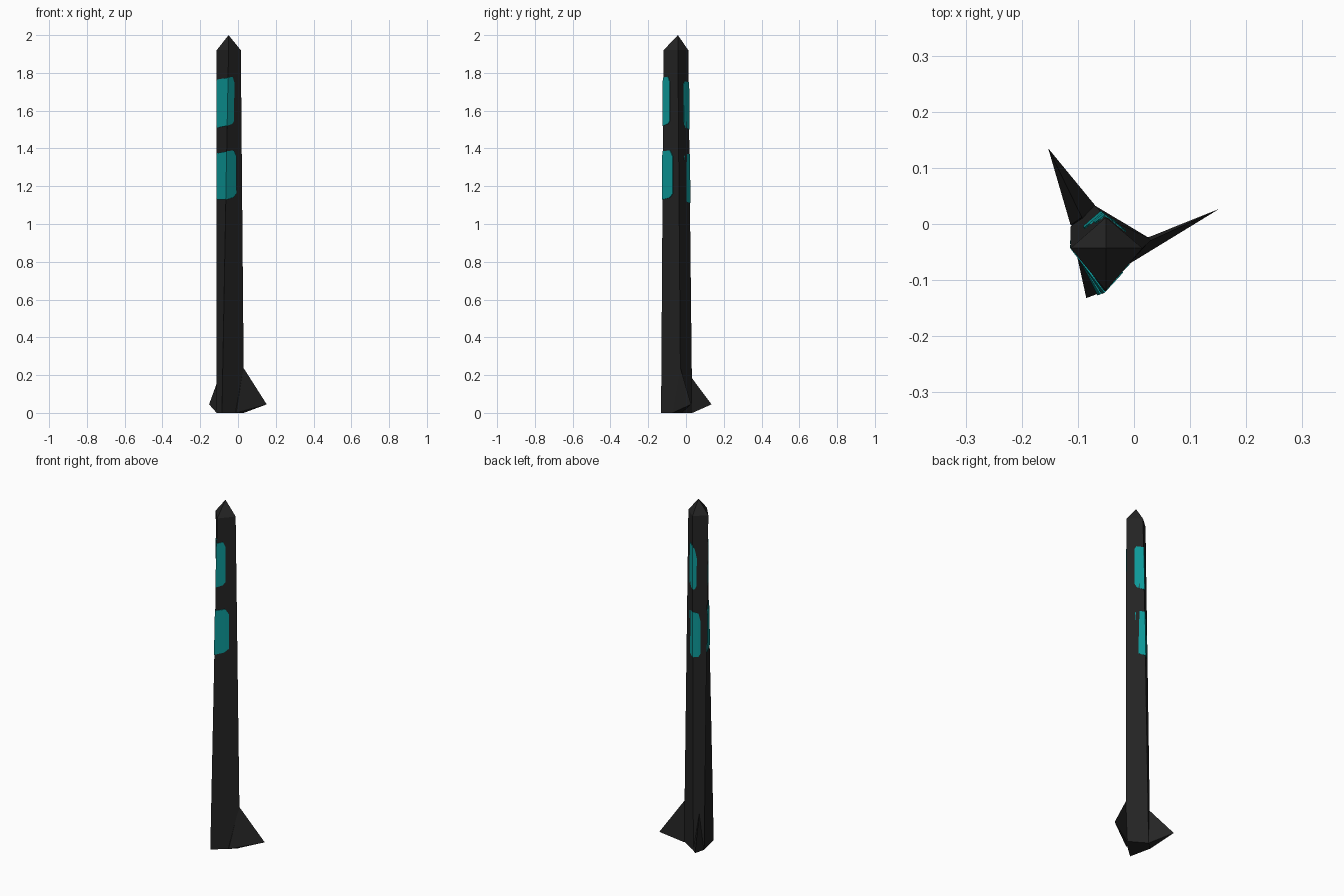
import bpy
from mathutils import Vector

if "Cube" in bpy.data.objects:
    bpy.data.objects.remove(bpy.data.objects["Cube"])


def material(name, color):
    m = bpy.data.materials.new(name)
    m.diffuse_color = (*color, 1)
    m.use_nodes = True
    m.node_tree.nodes["Principled BSDF"].inputs["Base Color"].default_value = m.diffuse_color
    return m


DARK = material("charcoal", (0.018, 0.018, 0.018))
TEAL = material("teal", (0.004, 0.32, 0.32))


def make(name, verts, faces, mat):
    me = bpy.data.meshes.new(name)
    me.from_pydata([tuple(v) for v in verts], [], faces)
    me.materials.append(mat)
    ob = bpy.data.objects.new(name, me)
    bpy.context.collection.objects.link(ob)
    bpy.context.view_layer.objects.active = ob
    bpy.ops.object.mode_set(mode='EDIT')
    bpy.ops.mesh.select_all(action='SELECT')
    if len(faces) > 3 and mat == DARK:
        bpy.ops.mesh.normals_make_consistent(inside=False)
    bpy.ops.object.mode_set(mode='OBJECT')
    return ob


# Four-sided tapering shaft: corners run left, front, right, back
BASE = [(-.113, -.005), (-.085, -.132), (.032, -.028), (-.07, .033)]
TOP = [(-.113, -.043), (-.05, -.119), (.015, -.043), (-.05, .012)]
H = 1.92
shaft = [Vector((*p, 0)) for p in BASE] + [Vector((*p, H)) for p in TOP]
shaft.append(Vector((-.05, -.043, 2)))
faces = [(3, 2, 1, 0)]
for i in range(4):
    j = (i + 1) % 4
    faces += [(i, j, j + 4, i + 4), (i + 4, j + 4, 8)]
make("shaft", shaft, faces, DARK)


# Point on the shaft surface; u counts corners around, z is height
def corner(i, z):
    a, b = shaft[i % 4], shaft[i % 4 + 4]
    return a.lerp(b, z / H)


def surface(u, z, offset=.003):
    i = int(u)
    p = corner(i, z).lerp(corner(i + 1, z), u - i)
    c = Vector((-.05, -.043, z))
    return p + (p - c).normalized() * offset


# Fins: pyramids growing out of the foot of the shaft
def fin(name, top, side_a, side_b, tip, inner):
    make(name, [Vector(v) for v in (top, side_a, side_b, tip, inner)],
         [(0, 1, 3), (1, 2, 3), (2, 0, 3), (0, 4, 1), (1, 4, 2), (2, 4, 0)], DARK)


fin("right_fin", (.028, -.03, .24), (-.01, -.072, 0), (.03, -.022, 0),
    (.152, .027, .045), (-.03, -.04, .05))
fin("back_fin", (-.093, .012, .21), (-.113, -.002, 0), (-.07, .034, 0),
    (-.153, .135, .045), (-.06, -.03, .05))


# Window plates wrapped around a corner: columns of (u, bottom z, top z)
def window(name, columns):
    verts, quads = [], []
    for u, lo, hi in columns:
        verts += [surface(u, lo), surface(u, hi)]
    for k in range(len(columns) - 1):
        a = 2 * k
        quads.append((a, a + 2, a + 3, a + 1))
    ob = make(name, verts, quads, TEAL)
    mod = ob.modifiers.new("plate", 'SOLIDIFY')
    mod.thickness = .004
    mod.offset = -1


window("upper_front_window", [(.03, 1.53, 1.75), (.1, 1.51, 1.765), (1, 1.52, 1.775),
                              (1.34, 1.53, 1.78), (1.46, 1.545, 1.75)])
window("lower_front_window", [(.03, 1.15, 1.36), (.1, 1.13, 1.375), (1, 1.13, 1.385),
                              (1.46, 1.14, 1.39), (1.62, 1.16, 1.36)])
window("upper_back_window", [(2.48, 1.53, 1.74), (2.6, 1.51, 1.755), (3, 1.50, 1.75),
                             (3.15, 1.50, 1.73), (3.28, 1.52, 1.68)])
window("lower_back_window", [(2.48, 1.14, 1.36), (2.6, 1.12, 1.37), (3, 1.11, 1.37),
                             (3.4, 1.11, 1.36), (3.55, 1.13, 1.31)])
